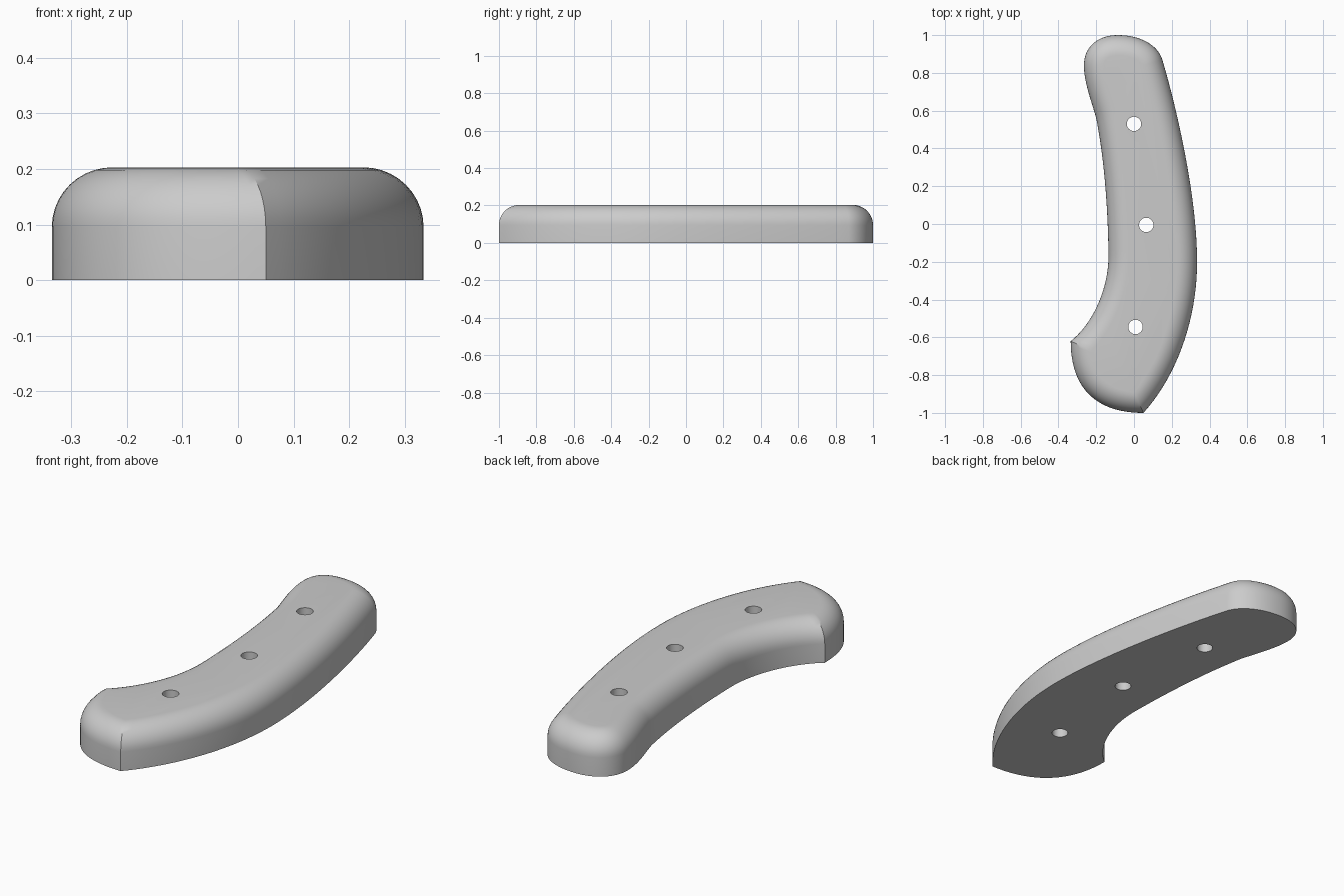
import bpy, bmesh, math
from mathutils import Vector
from mathutils.geometry import interpolate_bezier, intersect_line_line_2d

HEIGHT, RADIUS, ROUND_STEPS = 0.203, 0.108, 10

cube = bpy.data.objects.get("Cube")
if cube:
    bpy.data.objects.remove(cube)

grey = bpy.data.materials.new("plain grey")
grey.use_nodes = True
colour = (0.6, 0.6, 0.6, 1)
grey.diffuse_color = colour
grey.node_tree.nodes["Principled BSDF"].inputs["Base Color"].default_value = colour


def chain(points, steps):
    """Join cubic curves: anchor, handle, handle, anchor, ..."""
    pts = [Vector(p) for p in points]
    out = []
    for i in range(0, len(pts) - 1, 3):
        out += interpolate_bezier(*pts[i:i + 4], steps)[:-1]
    return out + [pts[-1]]


def inset(line, dist):
    """Shift an open line to its left."""
    out = []
    last = len(line) - 1
    for i, p in enumerate(line):
        t = (line[min(i + 1, last)] - line[max(i - 1, 0)]).normalized()
        out.append(p + Vector((-t.y, t.x)) * dist)
    return out


def crossing(a, b):
    """Positions along the end of a and the start of b where they meet."""
    for i in range(len(a) - 2, len(a) // 2, -1):
        for j in range(len(b) // 2):
            hit = intersect_line_line_2d(a[i], a[i + 1], b[j], b[j + 1])
            if hit:
                return (i + (hit - a[i]).length / (a[i + 1] - a[i]).length,
                        j + (hit - b[j]).length / (b[j + 1] - b[j]).length)
    return len(a) - 1, 0


def resample(line, start, end, count):
    """Points from start up to, but not including, end."""
    out = []
    for k in range(count):
        s = start + (end - start) * k / count
        i = min(int(s), len(line) - 2)
        out.append(line[i].lerp(line[i + 1], s - i))
    return out


# Outline: a long side around the grip, and the short curved butt
grip = chain([(0.05, -1), (0.23, -0.8), (0.334, -0.5), (0.334, -0.2),
              (0.334, 0.14), (0.23, 0.6), (0.15, 0.87),
              (0.125, 0.95), (0.03, 1), (-0.085, 1),
              (-0.19, 1), (-0.265, 0.94), (-0.265, 0.84),
              (-0.265, 0.75), (-0.225, 0.65), (-0.2, 0.56),
              (-0.165, 0.38), (-0.14, 0.15), (-0.135, -0.15),
              (-0.13, -0.34), (-0.22, -0.53), (-0.335, -0.62)], 20)
butt = chain([(-0.335, -0.62), (-0.335, -0.87), (-0.2, -1), (0.05, -1)], 40)


def ring(dist):
    if dist < 1e-5:
        return grip[:-1] + butt[:-1]
    g, b = inset(grip, dist), inset(butt, dist)
    g_end, b_start = crossing(g, b)
    b_end, g_start = crossing(b, g)
    return (resample(g, g_start, g_end, len(grip) - 1)
            + resample(b, b_start, b_end, len(butt) - 1))


# Handle body: straight wall, rounded upper edge, flat top
bm = bmesh.new()
levels = [(0, 0)]
for k in range(ROUND_STEPS + 1):
    a = math.pi / 2 * k / ROUND_STEPS
    levels.append((RADIUS * (1 - math.cos(a)), HEIGHT - RADIUS * (1 - math.sin(a))))
rings = [[bm.verts.new((p.x, p.y, z)) for p in ring(d)] for d, z in levels]
for low, high in zip(rings, rings[1:]):
    for i in range(len(low)):
        j = (i + 1) % len(low)
        bm.faces.new((low[i], low[j], high[j], high[i]))
bm.faces.new(rings[-1])
bm.faces.new(rings[0][::-1])
mesh = bpy.data.meshes.new("handle_scale")
bm.to_mesh(mesh)
bm.free()
mesh.materials.append(grey)
handle = bpy.data.objects.new("handle_scale", mesh)
bpy.context.collection.objects.link(handle)

# Three rivet holes
for x, y in [(0, 0.53), (0.065, -0.005), (0.008, -0.545)]:
    bpy.ops.mesh.primitive_cylinder_add(vertices=40, radius=0.038, depth=1, location=(x, y, 0))
    cutter = bpy.context.object
    cutter.name = "hole_cutter"
    cutter.hide_render = True
    cutter.data.materials.append(grey)
    bpy.ops.object.select_all(action='DESELECT')
    bpy.context.view_layer.objects.active = handle
    handle.select_set(True)
    cut = handle.modifiers.new("hole", 'BOOLEAN')
    cut.operation = 'DIFFERENCE'
    cut.solver = 'EXACT'
    cut.object = cutter
    bpy.ops.object.modifier_apply(modifier=cut.name)
    bpy.data.objects.remove(cutter)

bpy.ops.object.shade_smooth_by_angle(angle=math.radians(30))
